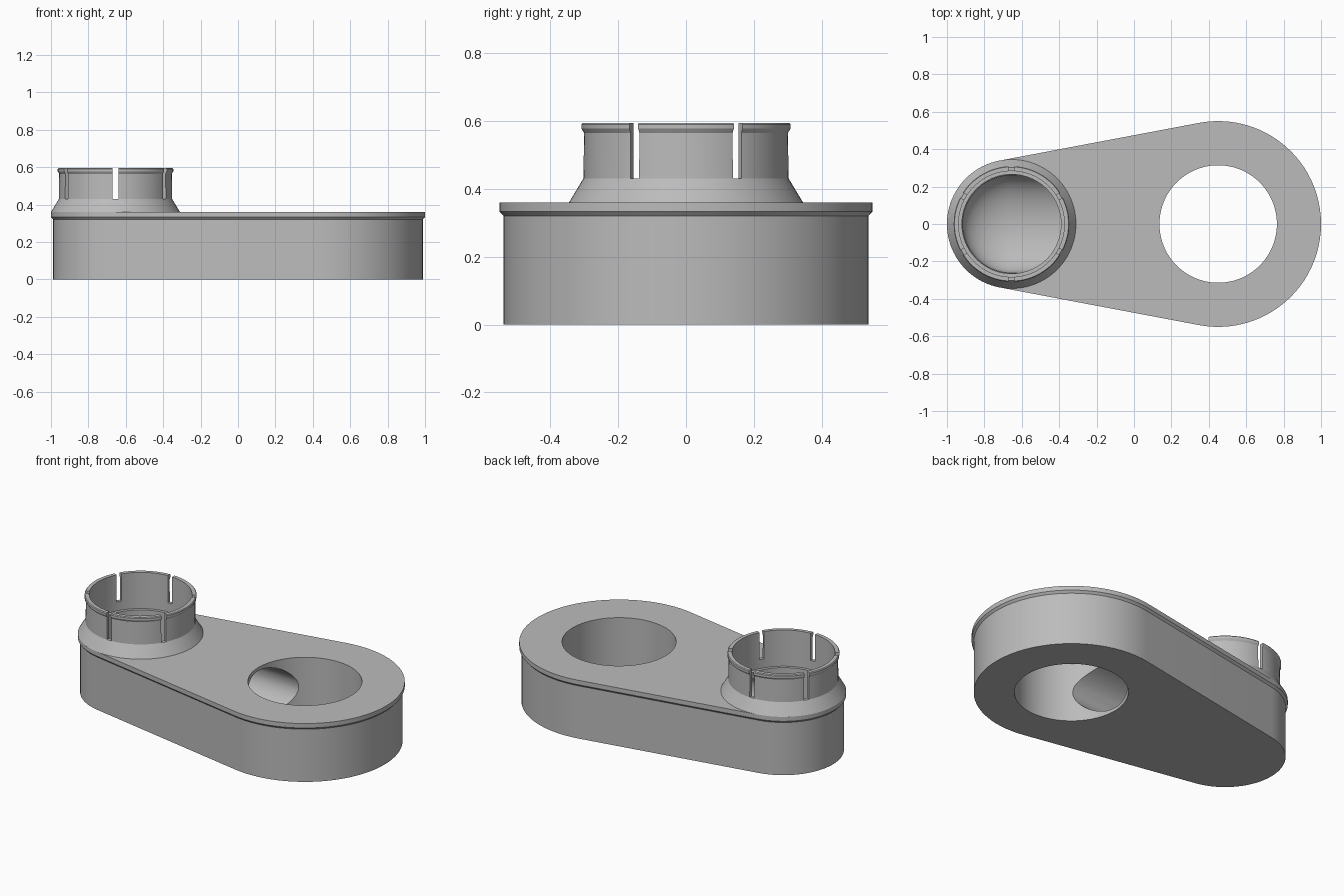
import bpy, bmesh
from math import sin, cos, pi, asin, radians, sqrt
from mathutils import Vector

cube = bpy.data.objects.get("Cube")
if cube:
    bpy.data.objects.remove(cube, do_unlink=True)

grey = bpy.data.materials.new("plain grey")
grey.use_nodes = True
grey.diffuse_color = (0.5, 0.5, 0.5, 1)
grey.node_tree.nodes["Principled BSDF"].inputs["Base Color"].default_value = (0.5, 0.5, 0.5, 1)

SMALL_X, BIG_X = -0.655, 0.45
SMALL_R, BIG_R = 0.345, 0.55
MID_Z = 0.18


def loft(name, rings, looped=False):
    """Skin a list of rings; cap the ends, or join last to first."""
    bm = bmesh.new()
    rows = [[bm.verts.new(p) for p in ring] for ring in rings]
    pairs = list(zip(rows, rows[1:]))
    if looped:
        pairs.append((rows[-1], rows[0]))
    else:
        bm.faces.new(rows[0])
        bm.faces.new(rows[-1])
    n = len(rows[0])
    for a, b in pairs:
        for i in range(n):
            j = (i + 1) % n
            bm.faces.new((a[i], a[j], b[j], b[i]))
    bmesh.ops.recalc_face_normals(bm, faces=bm.faces)
    mesh = bpy.data.meshes.new(name)
    bm.to_mesh(mesh)
    bm.free()
    mesh.materials.append(grey)
    obj = bpy.data.objects.new(name, mesh)
    bpy.context.collection.objects.link(obj)
    return obj


def circle(x, r, z, n=96):
    return [(x + r * cos(2 * pi * i / n), r * sin(2 * pi * i / n), z) for i in range(n)]


def outline(inset, z, n=48):
    """Two arcs of different size joined by tangent lines."""
    tilt = pi / 2 + asin((BIG_R - SMALL_R) / (BIG_X - SMALL_X))
    pts = []
    for x, r, a0, a1 in ((BIG_X, BIG_R, -tilt, tilt),
                         (SMALL_X, SMALL_R, tilt, 2 * pi - tilt)):
        for i in range(n + 1):
            a = a0 + (a1 - a0) * i / n
            pts.append((x + (r - inset) * cos(a), (r - inset) * sin(a), z))
    return pts


def cut(target, cutter):
    mod = target.modifiers.new("cut", 'BOOLEAN')
    mod.operation, mod.solver, mod.object = 'DIFFERENCE', 'EXACT', cutter
    bpy.context.view_layer.objects.active = target
    bpy.ops.object.modifier_apply(modifier=mod.name)
    bpy.data.objects.remove(cutter, do_unlink=True)


def smooth(obj):
    bpy.ops.object.select_all(action='DESELECT')
    obj.select_set(True)
    bpy.context.view_layer.objects.active = obj
    bpy.ops.object.shade_smooth_by_angle(angle=radians(25))


# Housing with a slightly overhanging top flange
housing = loft("housing", [outline(0.012, 0), outline(0.012, 0.32),
                           outline(0, 0.333), outline(0, 0.36)])

# Large through hole
cut(housing, loft("hole_cutter", [circle(BIG_X, 0.314, -0.1), circle(BIG_X, 0.314, 0.5)]))


# Inner duct: oval channel with a rounded end, leading into the large hole
def oval(x, w, h, n=64):
    return [(x, w * cos(2 * pi * i / n), MID_Z + h * sin(2 * pi * i / n)) for i in range(n)]


sections = []
for i in range(1, 17):
    t = 1 - sin(pi / 2 * i / 16)
    a = pi / 2 * i / 16
    sections.append(oval(SMALL_X - 0.262 * cos(a), 0.262 * sin(a), 0.16 * sin(a)))
sections.append(oval(BIG_X, 0.23, 0.16))
cut(housing, loft("duct_cutter", sections))

# Vertical bore joining the duct to the collar
cut(housing, loft("bore_cutter", [circle(SMALL_X, 0.265, MID_Z), circle(SMALL_X, 0.265, 0.5)]))
smooth(housing)

# Collar: conical foot, thin tube and a small outer lip
profile = [(0.265, 0.36), (0.345, 0.36), (0.303, 0.43), (0.301, 0.565), (0.309, 0.578),
           (0.309, 0.59), (0.305, 0.595), (0.283, 0.595), (0.283, 0.375), (0.265, 0.375)]
collar = loft("collar", [circle(SMALL_X, r, z) for r, z in profile], looped=True)

# Six slots that split the tube into spring tabs
for k in range(6):
    a = radians(30 + 60 * k)
    out, side = Vector((cos(a), sin(a), 0)), Vector((-sin(a), cos(a), 0))
    rings = []
    for z in (0.43, 0.7):
        base = Vector((SMALL_X, 0, z))
        rings.append([base + out * r + side * s for r, s in
                      ((0.2, -0.015), (0.4, -0.015), (0.4, 0.015), (0.2, 0.015))])
    cut(collar, loft("slot_cutter", rings))
smooth(collar)
